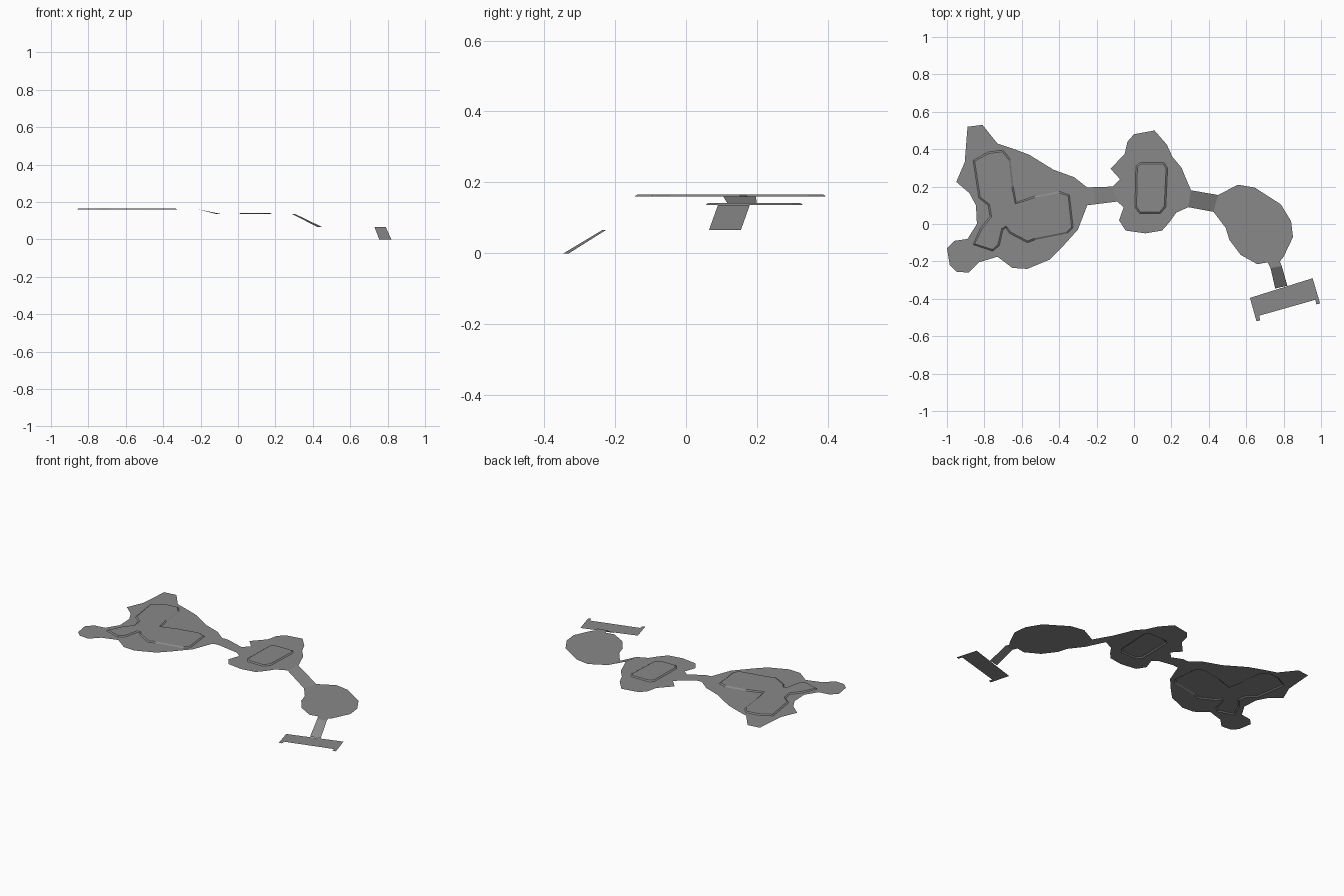
import bpy
import bmesh

# Remove the default object
default = bpy.data.objects.get("Cube")
if default:
    bpy.data.objects.remove(default, do_unlink=True)

# One plain colour for everything
stone = bpy.data.materials.new("stone grey")
stone.use_nodes = True
colour = (0.25, 0.25, 0.25, 1)
stone.diffuse_color = colour
stone.node_tree.nodes["Principled BSDF"].inputs["Base Color"].default_value = colour

# Floor levels
HIGH, MIDDLE, LOW, BASE = 0.16, 0.136, 0.066, 0.0


def finish(name, bm):
    """Turn every face upwards and store the mesh as an object."""
    bm.normal_update()
    bmesh.ops.reverse_faces(bm, faces=[f for f in bm.faces if f.normal.z < 0])
    mesh = bpy.data.meshes.new(name)
    bm.to_mesh(mesh)
    bm.free()
    mesh.materials.append(stone)
    obj = bpy.data.objects.new(name, mesh)
    bpy.context.collection.objects.link(obj)
    return obj


def add_loop(bm, outline, z):
    """Add a closed ring of edges at one height."""
    verts = [bm.verts.new((x, y, z)) for x, y in outline]
    edges = [bm.edges.new((v, verts[i - 1])) for i, v in enumerate(verts)]
    return verts, edges


def platform(name, outline, z, plateau=None):
    """Thin flat floor, optionally with a slightly raised plateau."""
    bm = bmesh.new()
    verts, edges = add_loop(bm, outline, z)
    if plateau is None:
        bm.faces.new(verts)
    else:
        inner, inner_edges = add_loop(bm, plateau, z)
        bmesh.ops.triangle_fill(bm, edges=edges + inner_edges, use_beauty=True)
        top = bm.faces.new(inner)
        top.normal_update()
        if top.normal.z < 0:
            top.normal_flip()
        # Sloped rim around the plateau
        bmesh.ops.inset_individual(bm, faces=[top], thickness=0.009, depth=0.006)
    return finish(name, bm)


def walkway(name, sections):
    """Strip through pairs of side points, each pair at its own height."""
    bm = bmesh.new()
    pairs = [[bm.verts.new((x, y, z)) for x, y in (a, b)] for a, b, z in sections]
    for (a, b), (c, d) in zip(pairs, pairs[1:]):
        bm.faces.new((a, b, d, c))
    return finish(name, bm)


# Large upper platform with its raised area
upper_outline = [
    (-.89, .52), (-.81, .53), (-.73, .43), (-.64, .4), (-.56, .37),
    (-.43, .29), (-.32, .25), (-.25, .195), (-.25, .1), (-.3, -.03),
    (-.39, -.13), (-.45, -.19), (-.57, -.24), (-.65, -.235), (-.73, -.175),
    (-.83, -.205), (-.885, -.26), (-.95, -.255), (-.985, -.22), (-1, -.13),
    (-.96, -.09), (-.89, -.08), (-.84, 0), (-.845, .1), (-.88, .165),
    (-.95, .225), (-.905, .33)]
upper_plateau = [
    (-.86, .34), (-.78, .385), (-.7, .395), (-.66, .345), (-.645, .2),
    (-.63, .115), (-.53, .15), (-.4, .175), (-.345, .155), (-.325, -.02),
    (-.355, -.05), (-.53, -.085), (-.57, -.1), (-.665, -.05), (-.685, -.02),
    (-.7, -.03), (-.72, -.115), (-.755, -.145), (-.86, -.11), (-.82, -.02),
    (-.77, .04), (-.78, .1), (-.83, .14)]
platform("upper_platform", upper_outline, HIGH, upper_plateau)

# Middle platform with a rounded raised area
middle_outline = [
    (-.115, .2), (-.075, .24), (-.125, .295), (-.05, .375), (-.035, .44),
    (0, .48), (.11, .5), (.175, .425), (.205, .36), (.255, .3), (.275, .25),
    (.305, .18), (.29, .09), (.225, .06), (.19, .01), (.15, -.035),
    (.06, -.05), (-.045, -.035), (-.08, .02), (-.055, .09), (-.09, .12)]
middle_plateau = [
    (.035, .33), (.16, .33), (.18, .3), (.17, .09), (.14, .055),
    (.03, .055), (.005, .09), (.01, .31)]
platform("middle_platform", middle_outline, MIDDLE, middle_plateau)

# Plain lower platform
lower_outline = [
    (.45, .155), (.555, .21), (.645, .195), (.785, .105), (.84, .015),
    (.85, -.07), (.8, -.175), (.78, -.2), (.715, -.205), (.66, -.215),
    (.57, -.165), (.51, -.085), (.49, -.02), (.425, .065)]
platform("lower_platform", lower_outline, LOW)

# Entrance landing with two short end tabs
landing_outline = [
    (.955, -.29), (.995, -.425), (.975, -.43), (.97, -.405),
    (.67, -.49), (.675, -.515), (.655, -.52), (.62, -.395)]
platform("entrance_landing", landing_outline, BASE)

# Sloping walkways between the levels
walkway("upper_walkway", [
    ((-.25, .195), (-.25, .1), HIGH),
    ((-.21, .197), (-.21, .105), HIGH),
    ((-.115, .2), (-.09, .12), MIDDLE)])
walkway("middle_walkway", [
    ((.305, .18), (.29, .09), MIDDLE),
    ((.45, .155), (.425, .065), LOW)])
walkway("lower_walkway", [
    ((.78, -.2), (.715, -.205), LOW),
    ((.79, -.225), (.73, -.235), LOW),
    ((.82, -.33), (.755, -.345), BASE)])
